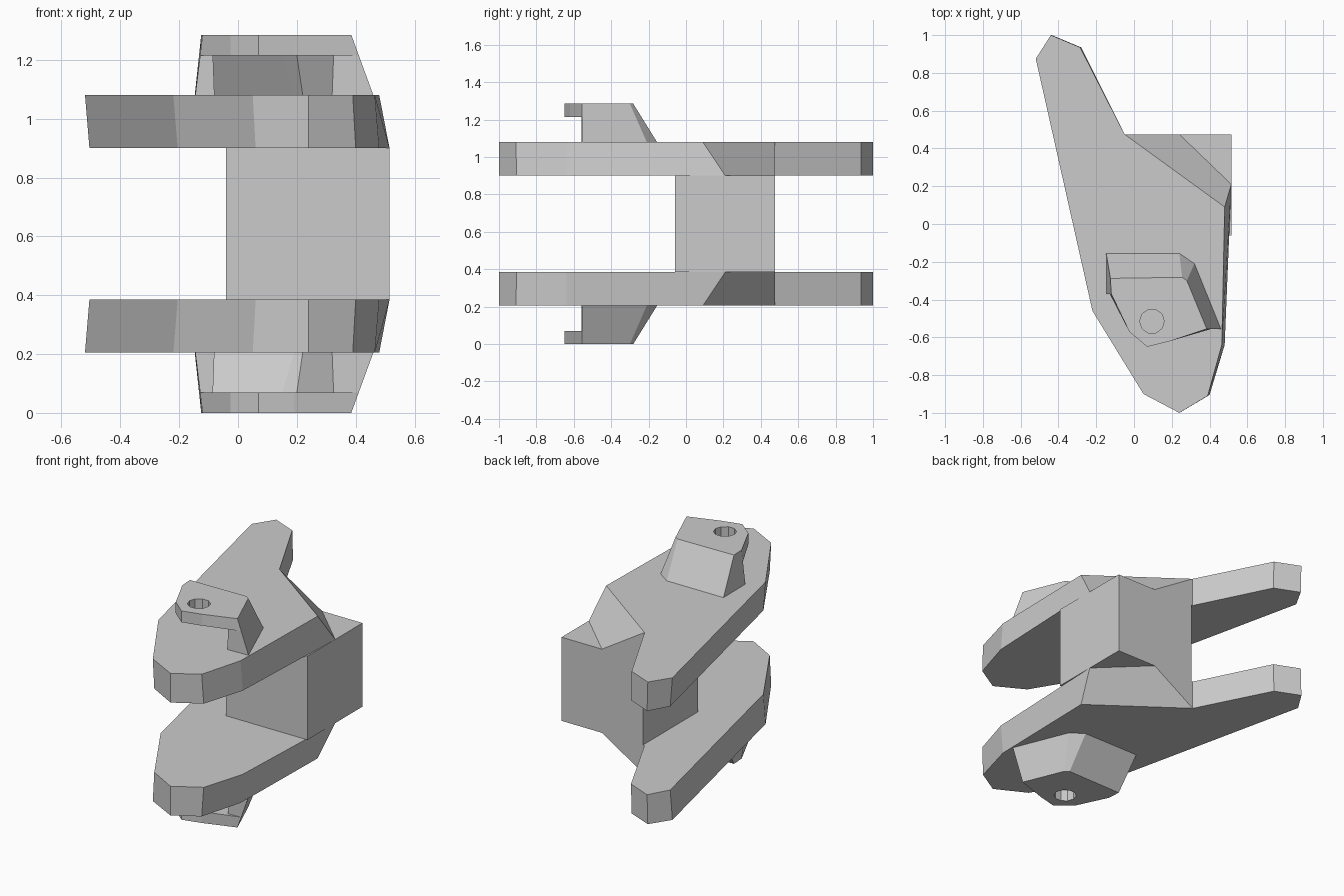
import bpy, bmesh, math

if "Cube" in bpy.data.objects:
    bpy.data.objects.remove(bpy.data.objects["Cube"])

MID = 0.6425          # height of the mirror plane
PLATE_IN, PLATE_OUT = 0.90, 1.08
LID_IN, LID_OUT = 1.215, 1.285


def loft(name, low, z0, high, z1, mirror=True):
    """Closed solid between two outlines with matching point counts."""
    bm = bmesh.new()
    a = [bm.verts.new((x, y, z0 - MID)) for x, y in low]
    b = [bm.verts.new((x, y, z1 - MID)) for x, y in high]
    n = len(a)
    bm.faces.new(a)
    bm.faces.new(b)
    for i in range(n):
        j = (i + 1) % n
        bm.faces.new((a[i], a[j], b[j], b[i]))
    bmesh.ops.remove_doubles(bm, verts=bm.verts[:], dist=1e-4)
    bmesh.ops.recalc_face_normals(bm, faces=bm.faces[:])
    me = bpy.data.meshes.new(name)
    bm.to_mesh(me)
    bm.free()
    ob = bpy.data.objects.new(name, me)
    ob.location.z = MID
    bpy.context.collection.objects.link(ob)
    if mirror:
        add_mirror(ob)
    return ob


def add_mirror(ob):
    m = ob.modifiers.new("mirror_z", 'MIRROR')
    m.use_axis = (False, False, True)
    m.use_mirror_merge = False


def mix(p, q, t):
    return [(a + (c - a) * t, b + (d - b) * t) for (a, b), (c, d) in zip(p, q)]


# Side plates: long rounded-off blades with a chamfered shoulder at the back
inner = [(-.505, .875), (-.435, 1), (-.28, .935), (-.05, .475), (.24, .475),
         (.515, .21), (.48, -.64), (.40, -.905), (.24, -1), (.06, -.9), (-.205, -.46)]
outer = [(-.52, .875), (-.44, 1), (-.285, .935), (-.05, .475), (-.05, .475),
         (.48, .09), (.465, -.64), (.39, -.91), (.24, -1), (.05, -.9), (-.22, -.46)]
loft("side_plates", inner, PLATE_IN, outer, PLATE_OUT)

# Centre block joining the plates
block = [(-.04, -.06), (.515, -.06), (.515, .475), (-.04, .475)]
loft("centre_block", block, 2 * MID - PLATE_IN, block, PLATE_IN, mirror=False)

# Raised brackets: tapered wall open to the front
wall_base = [(-.145, -.37), (-.147, -.155), (.24, -.155), (.32, -.21), (.46, -.555)]
wall_top = [(-.12, -.37), (-.125, -.288), (.255, -.282), (.28, -.30), (.385, -.555)]
wall_mid = mix(wall_base, wall_top, (LID_IN - PLATE_OUT) / (LID_OUT - PLATE_OUT))
in_base = [(.32, -.56), (.22, -.28), (.19, -.24), (-.08, -.24), (-.08, -.37)]
in_mid = [(.325, -.56), (.20, -.33), (.15, -.32), (-.085, -.32), (-.085, -.37)]
loft("bracket_walls", wall_base + in_base, PLATE_OUT, wall_mid + in_mid, LID_IN)

# Bracket lids with an overhanging lip
lip = [(.19, -.62), (.07, -.65), (-.025, -.57)]
lid = loft("bracket_lids", wall_mid + lip, LID_IN, wall_top + lip, LID_OUT, mirror=False)

# Bolt hole through each lid
ring = [(.095 + .065 * math.cos(math.tau * i / 10), -.515 + .065 * math.sin(math.tau * i / 10))
        for i in range(10)]
cutter = loft("hole_cutter", ring, LID_IN - .02, ring, LID_OUT + .05, mirror=False)
cutter.hide_render = True
cut = lid.modifiers.new("hole", 'BOOLEAN')
cut.operation = 'DIFFERENCE'
cut.solver = 'EXACT'
cut.object = cutter
bpy.context.view_layer.objects.active = lid
bpy.ops.object.modifier_apply(modifier=cut.name)
bpy.data.objects.remove(cutter)
add_mirror(lid)
